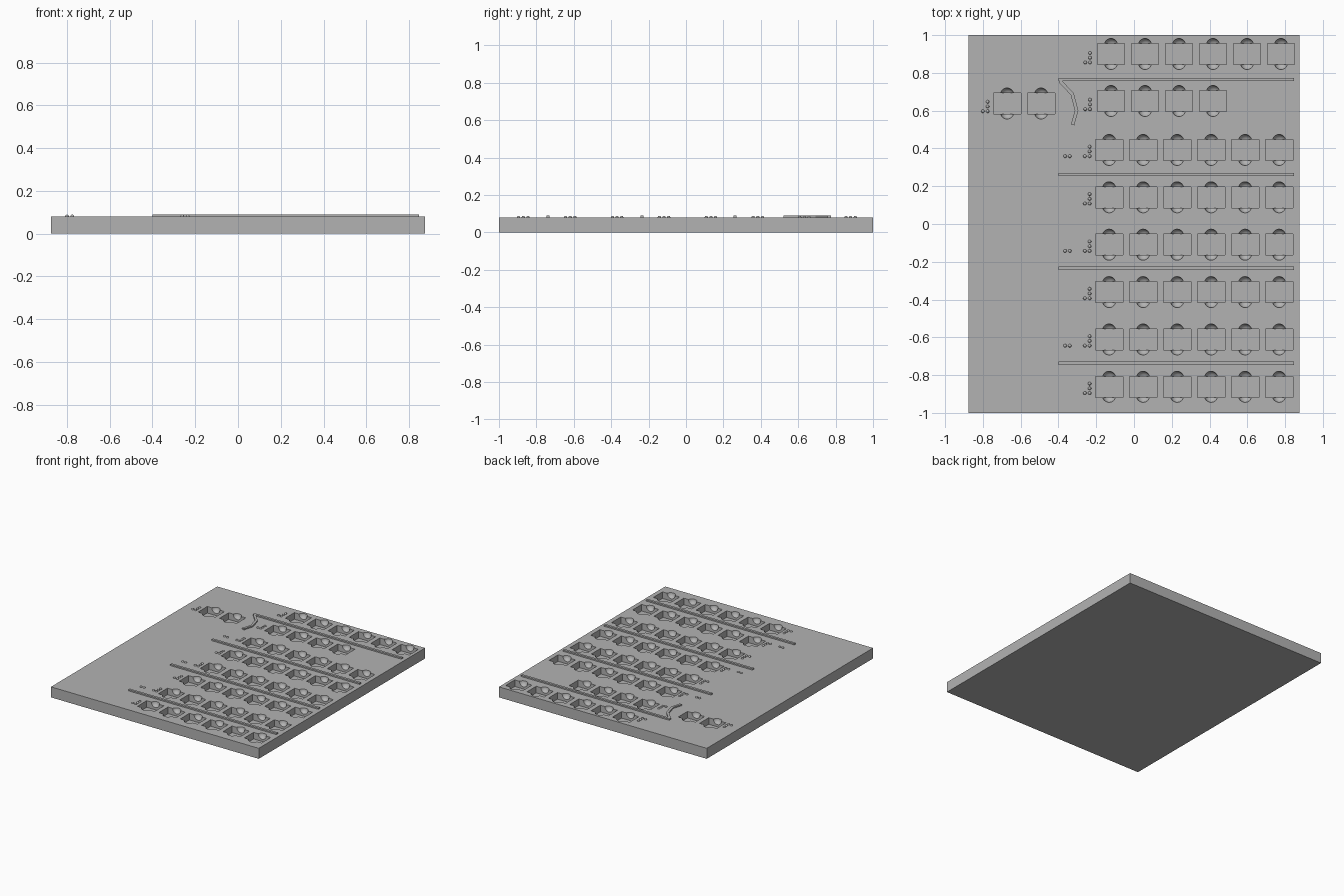
import bpy
import bmesh
from math import pi
from mathutils import Matrix

cube = bpy.data.objects.get("Cube")
if cube:
    bpy.data.objects.remove(cube, do_unlink=True)

TOP = 0.08            # height of the board's face
RELIEF = 0.01         # height of raised parts
POCKET = (0.145, 0.111, 0.05)
NOTCH_R = 0.035
PITCH = 0.18

grey = bpy.data.materials.new("plain grey")
grey.use_nodes = True
grey.diffuse_color = (0.45, 0.45, 0.45, 1)
grey.node_tree.nodes["Principled BSDF"].inputs["Base Color"].default_value = grey.diffuse_color


def finish(name, bm, smooth=False):
    mesh = bpy.data.meshes.new(name)
    for face in bm.faces:
        face.smooth = smooth
    bm.to_mesh(mesh)
    bm.free()
    mesh.materials.append(grey)
    obj = bpy.data.objects.new(name, mesh)
    bpy.context.collection.objects.link(obj)
    return obj


def add_box(bm, centre, size):
    matrix = Matrix.Translation(centre) @ Matrix.Diagonal((*size, 1))
    bmesh.ops.create_cube(bm, size=1, matrix=matrix)


def add_ball(bm, centre, radius, u, v):
    # small turn keeps the ball's rings clear of the pocket walls
    matrix = Matrix.Translation(centre) @ Matrix.Rotation(pi / u, 4, "Z")
    bmesh.ops.create_uvsphere(bm, u_segments=u, v_segments=v, radius=radius, matrix=matrix)


def activate(obj):
    bpy.ops.object.select_all(action="DESELECT")
    obj.select_set(True)
    bpy.context.view_layer.objects.active = obj


def cut(target, cutter):
    cutter.hide_render = True
    mod = target.modifiers.new("cut", "BOOLEAN")
    mod.operation = "DIFFERENCE"
    mod.solver = "EXACT"
    mod.object = cutter
    activate(target)
    bpy.ops.object.modifier_apply(modifier=mod.name)
    bpy.data.objects.remove(cutter, do_unlink=True)


# Rows: first pocket x, row y, pocket count, dots x, dots y, extra dot pair
rows = [
    (-0.122, 0.90, 6, -0.233, 0.88, False),
    (-0.122, 0.651, 4, -0.233, 0.633, False),
    (-0.672, 0.638, 2, -0.775, 0.622, False),
]
for i in range(6):
    y = 0.392 - i * 0.2508
    rows.append((-0.132, y, 6, -0.235, y - 0.008, i % 2 == 0))

pockets, notches, dots = bmesh.new(), bmesh.new(), bmesh.new()
for x0, y, count, dot_x, dot_y, extra in rows:
    for i in range(count):
        x = x0 + i * PITCH
        # pocket runs above the face so the cut is open
        add_box(pockets, (x, y, TOP), (POCKET[0], POCKET[1], POCKET[2] * 2))
        for side in (-1, 1):
            edge = y + side * (POCKET[1] / 2 - 0.008)
            add_ball(notches, (x, edge, TOP + 0.0007), NOTCH_R, 28, 14)
    # raised touch-reading dots
    spots = [(0, 1), (0, 0), (0, -1), (-1, -1)]
    if extra:
        spots += [(-5.2, -1), (-4.2, -1)]
    for dx, dy in spots:
        add_ball(dots, (dot_x + dx * 0.025, dot_y + dy * 0.025, TOP), RELIEF - 0.001, 12, 8)

# Board with pockets and finger notches
bm = bmesh.new()
add_box(bm, (0, 0, TOP / 2), (1.75, 2, TOP))
board = finish("board", bm)
cut(board, finish("pocket_cutter", pockets))
cut(board, finish("notch_cutter", notches, smooth=True))
activate(board)
bpy.ops.object.shade_smooth_by_angle(angle=pi / 6)

# Dots: keep only the domes above the face
bmesh.ops.bisect_plane(dots, geom=dots.verts[:] + dots.edges[:] + dots.faces[:],
                       plane_co=(0, 0, TOP - 0.0005), plane_no=(0, 0, 1), clear_inner=True)
finish("raised_dots", dots, smooth=True)

# Straight ridges between the rows
for i, y in enumerate((0.765, 0.262, -0.235, -0.738)):
    bm = bmesh.new()
    add_box(bm, (0.223, y, TOP + RELIEF / 2 - 0.001), (1.248, 0.018, RELIEF + 0.002))
    finish(f"ridge_{i + 1}", bm)

# Bent ridge leading off the top one
bm = bmesh.new()
path = [(-0.393, 0.758), (-0.327, 0.688), (-0.304, 0.6), (-0.325, 0.525)]
walls = [[bm.verts.new((x, y, z)) for z in (TOP - 0.002, TOP + RELIEF)] for x, y in path]
for a, b in zip(walls, walls[1:]):
    bm.faces.new((a[0], b[0], b[1], a[1]))
bent = finish("bent_ridge", bm)
solid = bent.modifiers.new("thickness", "SOLIDIFY")
solid.thickness = 0.018
solid.offset = 0
solid.use_even_offset = True
